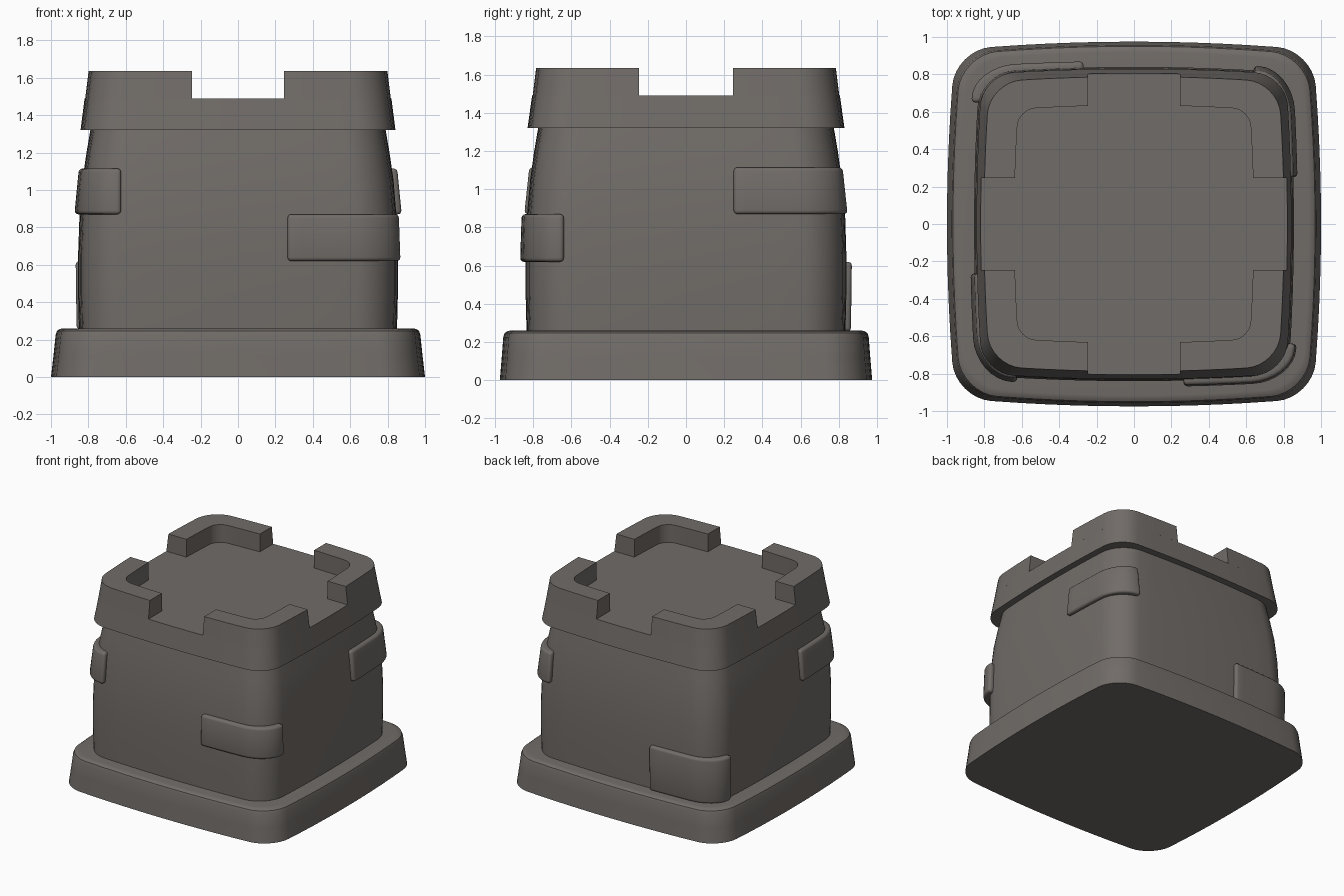
import bpy, bmesh, math

if "Cube" in bpy.data.objects:
    bpy.data.objects.remove(bpy.data.objects["Cube"])

stone = bpy.data.materials.new("grey_stone")
stone.diffuse_color = (0.165, 0.15, 0.138, 1)
stone.use_nodes = True
stone.node_tree.nodes["Principled BSDF"].inputs["Base Color"].default_value = stone.diffuse_color


def quarter(hx, hy, bulge, r, gx=0.0, gy=0.0):
    """Outline of one corner of a bulged rounded square, from (hx, gy) to (gx, hy)."""
    ax, ay = hx - bulge, hy - bulge
    cx, cy = max(ax - r, gx + .03), max(ay - r, gy + .03)
    nx, ny = (1 if g > .5 else 5 for g in (gx, gy))
    pts = [(ax, gy + (cy - gy) * i / ny) for i in range(ny)]
    for i in range(9):
        a = math.pi / 2 * i / 8
        pts.append((cx + (ax - cx) * math.cos(a), cy + (ay - cy) * math.sin(a)))
    pts += [(cx + (gx - cx) * i / nx, ay) for i in range(1, nx + 1)]
    return [(x + bulge * (1 - (y / ay) ** 2) * x / ax,
             y + bulge * (1 - (x / ax) ** 2) * y / ay) for x, y in pts]


def outline(hx, hy, bulge, r):
    q = quarter(hx, hy, bulge, r)
    loop = []
    for sx, sy in ((1, 1), (-1, 1), (-1, -1), (1, -1)):
        part = [(x * sx, y * sy) for x, y in q]
        if sx * sy < 0:
            part.reverse()
        loop += part[:-1]
    return loop


def finish(name, bm, bevel=0.0):
    bmesh.ops.recalc_face_normals(bm, faces=bm.faces[:])
    if bevel:
        # round the sharp rim
        edges = [e for e in bm.edges if e.calc_face_angle(0) > math.radians(45)]
        bmesh.ops.bevel(bm, geom=edges, offset=bevel, segments=3, profile=0.5,
                        affect='EDGES', clamp_overlap=True)
    me = bpy.data.meshes.new(name)
    bm.to_mesh(me)
    bm.free()
    me.materials.append(stone)
    ob = bpy.data.objects.new(name, me)
    bpy.context.collection.objects.link(ob)
    for p in me.polygons:
        p.use_smooth = True
    me.set_sharp_from_angle(angle=math.radians(35))
    return ob


def tower_part(name, profile, bulge, r):
    """Stack of outlines; profile rows are (half x, half y, z)."""
    bm = bmesh.new()
    rings = [[bm.verts.new((x, y, z)) for x, y in outline(hx, hy, bulge, r)]
             for hx, hy, z in profile]
    for a, b in zip(rings, rings[1:]):
        for i in range(len(a)):
            j = (i + 1) % len(a)
            bm.faces.new((a[i], a[j], b[j], b[i]))
    bm.faces.new(rings[0])
    bm.faces.new(rings[-1])
    return finish(name, bm)


def corner_block(name, rails, sx, sy, bevel=0.0):
    """Bar wrapped round a corner; rails are four (points, z) around its section."""
    bm = bmesh.new()
    rv = [[bm.verts.new((x * sx, y * sy, z)) for x, y in pts] for pts, z in rails]
    for k in range(4):
        a, b = rv[k], rv[(k + 1) % 4]
        for i in range(len(a) - 1):
            bm.faces.new((a[i], a[i + 1], b[i + 1], b[i]))
    bm.faces.new([r[0] for r in rv])
    bm.faces.new([r[-1] for r in rv])
    return finish(name, bm, bevel)


# plinth
tower_part("plinth", [(1, .975, 0), (.986, .965, .12), (.975, .957, .225),
                      (.968, .95, .247), (.953, .935, .257), (.935, .917, .26)], .045, .19)

# tower wall, gently curving inwards
WALL = [(.85, .835, .25), (.855, .84, .45), (.855, .84, .65), (.848, .834, .85),
        (.832, .816, 1.05), (.81, .795, 1.2), (.786, .771, 1.34)]
tower_part("tower_wall", WALL, .03, .19)


def wall_size(z):
    for (x0, y0, z0), (x1, y1, z1) in zip(WALL, WALL[1:]):
        if z0 <= z <= z1:
            t = (z - z0) / (z1 - z0)
            return x0 + (x1 - x0) * t, y0 + (y1 - y0) * t


# overhanging crown and its four corner battlements
tower_part("crown", [(.842, .83, 1.32), (.82, .806, 1.49)], .03, .17)
for sx in (1, -1):
    for sy in (1, -1):
        inner = quarter(.64, .635, .022, .09, .245, .245)
        outer_low = quarter(.82, .806, .03, .17, .245, .245)
        outer_top = quarter(.802, .788, .03, .17, .245, .245)
        corner_block("battlement", [(inner, 1.485), (outer_low, 1.49),
                                    (outer_top, 1.635), (inner, 1.635)], sx, sy)

# raised stones wrapping the corners: sign x, sign y, x start, y start, z range
for sx, sy, gx, gy, z0, z1 in ((1, -1, .265, .64, .62, .87),
                               (-1, -1, .625, .265, .87, 1.115),
                               (1, 1, .64, .25, .87, 1.115),
                               (-1, 1, .27, .65, .255, .62)):
    def rail(z, off):
        hx, hy = wall_size(z)
        return quarter(hx + off, hy + off, .03, .19 + off, gx, gy), z
    corner_block("corner_stone", [rail(z0, -.05), rail(z0, .032),
                                  rail(z1, .032), rail(z1, -.05)], sx, sy, .02)
